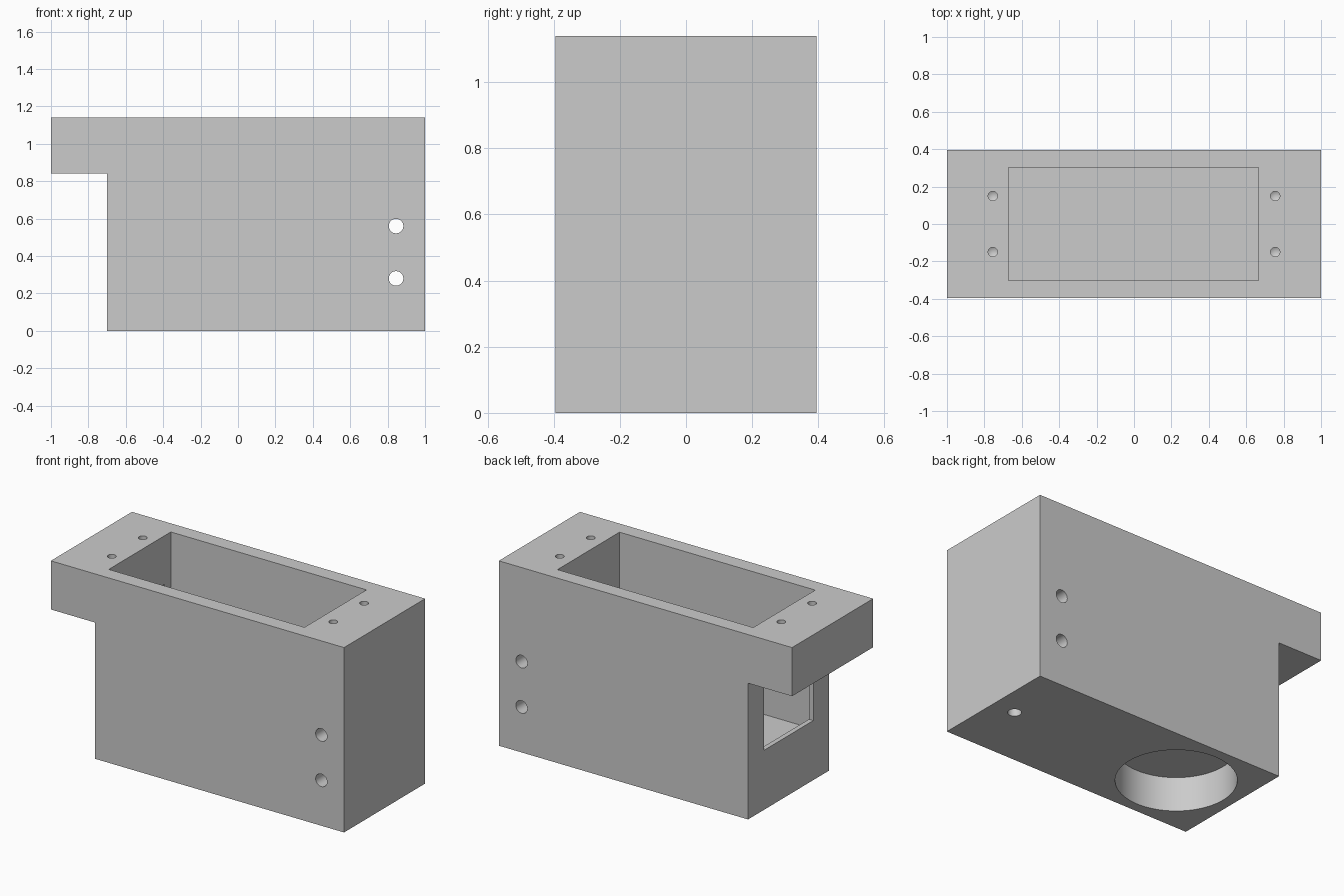
import bpy, bmesh, math
from mathutils import Matrix, Vector

if "Cube" in bpy.data.objects:
    bpy.data.objects.remove(bpy.data.objects["Cube"])

HALF_Y, TOP = 0.395, 1.14

grey = bpy.data.materials.new("light_grey")
grey.diffuse_color = (0.6, 0.6, 0.6, 1)
grey.use_nodes = True
grey.node_tree.nodes["Principled BSDF"].inputs["Base Color"].default_value = grey.diffuse_color


def make_object(name, bm):
    bmesh.ops.recalc_face_normals(bm, faces=bm.faces)
    mesh = bpy.data.meshes.new(name)
    bm.to_mesh(mesh)
    bm.free()
    mesh.materials.append(grey)
    obj = bpy.data.objects.new(name, mesh)
    bpy.context.collection.objects.link(obj)
    return obj


def box(name, lo, hi):
    lo, hi = Vector(lo), Vector(hi)
    bm = bmesh.new()
    bmesh.ops.create_cube(bm, size=1, matrix=Matrix.Translation((lo + hi) / 2)
                          @ Matrix.Diagonal((*(hi - lo), 1)))
    return make_object(name, bm)


def drill(name, start, direction, radius, depth, tip=0.0, sides=32):
    """Round cutter running from start along direction, with optional cone tip."""
    d = Vector(direction)
    turn = Vector((0, 0, 1)).rotation_difference(d).to_matrix().to_4x4()
    place = Matrix.Translation(Vector(start)) @ turn
    bm = bmesh.new()
    rings = [[bm.verts.new(place @ Vector((radius * math.cos(2 * math.pi * i / sides),
                                           radius * math.sin(2 * math.pi * i / sides), h)))
              for i in range(sides)] for h in (-0.05, depth)]
    bm.faces.new(rings[0])
    for i in range(sides):
        j = (i + 1) % sides
        bm.faces.new((rings[0][i], rings[0][j], rings[1][j], rings[1][i]))
    if tip:
        apex = bm.verts.new(place @ Vector((0, 0, depth + tip)))
        for i in range(sides):
            bm.faces.new((rings[1][i], rings[1][(i + 1) % sides], apex))
    else:
        bm.faces.new(rings[1])
    return make_object(name, bm)


# Housing: stepped side profile with a mounting ledge at the left
profile = [(-0.70, 0), (1, 0), (1, TOP), (-1, TOP), (-1, 0.84), (-0.70, 0.84)]
bm = bmesh.new()
face = bm.faces.new([bm.verts.new((x, -HALF_Y, z)) for x, z in profile])
ext = bmesh.ops.extrude_face_region(bm, geom=[face])
bmesh.ops.translate(bm, vec=(0, 2 * HALF_Y, 0),
                    verts=[g for g in ext["geom"] if isinstance(g, bmesh.types.BMVert)])
housing = make_object("housing", bm)

cutters = [
    # Deep pocket and end window
    box("pocket", (-0.67, -0.302, 0.28), (0.665, 0.302, TOP + 0.1)),
    box("end_window", (-0.80, -0.24, 0.367), (-0.60, 0.24, 0.84)),
    # Round recess and small hole underneath
    drill("round_recess", (-0.30, 0, 0), (0, 0, 1), 0.333, 0.21, sides=96),
    drill("bottom_hole", (0.85, 0, 0), (0, 0, 1), 0.038, 0.56),
]
# Cross holes through the right end
for z in (0.28, 0.56):
    cutters.append(drill("cross_hole", (0.845, -HALF_Y, z), (0, 1, 0), 0.039, 1.0))
# Cone-tipped screw holes in the top
for x in (-0.755, 0.755):
    for y in (-0.15, 0.15):
        cutters.append(drill("screw_hole", (x, y, TOP), (0, 0, -1), 0.025, 0.2, 0.015))

bpy.context.view_layer.objects.active = housing
for cutter in cutters:
    mod = housing.modifiers.new(cutter.name, 'BOOLEAN')
    mod.operation = 'DIFFERENCE'
    mod.solver = 'EXACT'
    mod.object = cutter
    bpy.ops.object.modifier_apply(modifier=mod.name)
    bpy.data.objects.remove(cutter)

bpy.ops.object.select_all(action='DESELECT')
housing.select_set(True)
bpy.ops.object.shade_smooth_by_angle(angle=math.radians(25))
